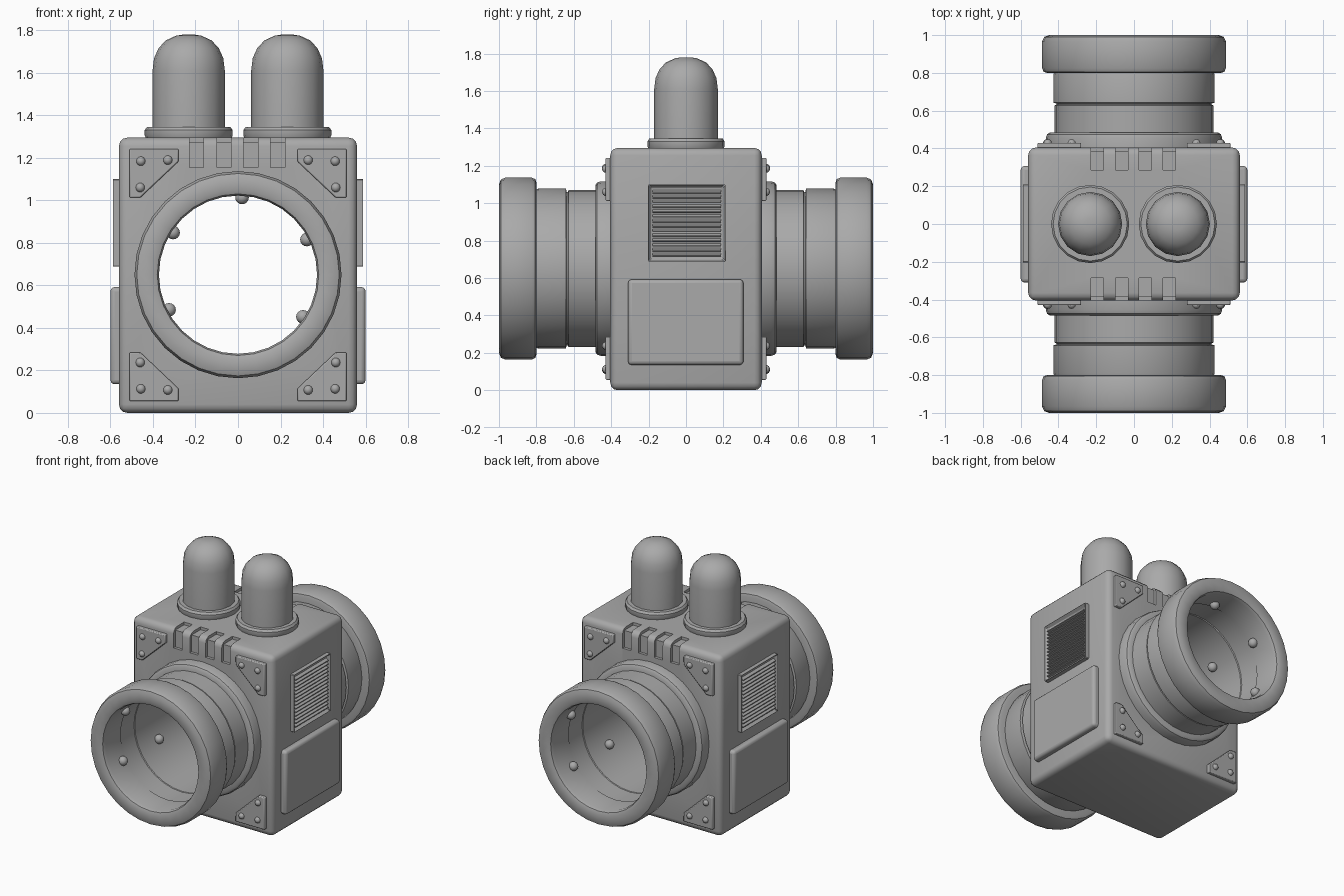
import bpy, bmesh, math
from mathutils import Matrix, Vector

if "Cube" in bpy.data.objects:
    bpy.data.objects.remove(bpy.data.objects["Cube"])

grey = bpy.data.materials.new("metal_grey")
grey.diffuse_color = (0.4, 0.4, 0.4, 1)
grey.use_nodes = True
grey.node_tree.nodes["Principled BSDF"].inputs["Base Color"].default_value = grey.diffuse_color
CZ = 0.65  # height of the tunnel axis


def finish(name, bm, bevel=0.0, segs=2):
    bmesh.ops.recalc_face_normals(bm, faces=bm.faces)
    me = bpy.data.meshes.new(name)
    bm.to_mesh(me)
    bm.free()
    me.materials.append(grey)
    ob = bpy.data.objects.new(name, me)
    bpy.context.collection.objects.link(ob)
    if bevel:
        m = ob.modifiers.new("bevel", 'BEVEL')
        m.width, m.segments, m.limit_method = bevel, segs, 'ANGLE'
    return ob


def add_box(bm, lo, hi):
    size = Vector(hi) - Vector(lo)
    mid = (Vector(hi) + Vector(lo)) / 2
    bmesh.ops.create_cube(bm, size=1, matrix=Matrix.Translation(mid) @ Matrix.Diagonal((*size, 1)))


def add_prism(bm, a, b):
    """Closed prism between two matching point loops."""
    va, vb = [bm.verts.new(p) for p in a], [bm.verts.new(p) for p in b]
    bm.faces.new(va)
    bm.faces.new(vb[::-1])
    for i in range(len(va)):
        j = (i + 1) % len(va)
        bm.faces.new((va[i], vb[i], vb[j], va[j]))


def add_lathe(bm, profile, to3d, n, closed):
    """Spin (radius, along) points; to3d maps (r cos, r sin, along) to space."""
    rings = []
    for r, h in profile:
        if r == 0:
            rings.append([bm.verts.new(to3d(0, 0, h))] * n)
        else:
            rings.append([bm.verts.new(to3d(r * math.cos(t), r * math.sin(t), h))
                          for t in (2 * math.pi * k / n for k in range(n))])
    pairs = list(zip(rings, rings[1:])) + ([(rings[-1], rings[0])] if closed else [])
    for p, q in pairs:
        for k in range(n):
            vs = list(dict.fromkeys((p[k], p[(k + 1) % n], q[(k + 1) % n], q[k])))
            if len(vs) > 2:
                bm.faces.new(vs)


def tunnel_ring(name, s, profile):
    bm = bmesh.new()
    add_lathe(bm, profile, lambda a, b, h: (a, s * h, CZ + b), 32, True)
    finish(name, bm)


def cut(ob, cutter):
    m = ob.modifiers.new("cut", 'BOOLEAN')
    m.object, m.operation, m.solver = cutter, 'DIFFERENCE', 'EXACT'


# Rounded body with a through bore and slots wrapped over the top edges
bm = bmesh.new()
add_box(bm, (-0.56, -0.405, 0), (0.56, 0.405, 1.295))
body = finish("body", bm, 0.04, 3)

bm = bmesh.new()
add_lathe(bm, [(0, -0.6), (0.4, -0.6), (0.4, 0.6), (0, 0.6)],
          lambda a, b, h: (a, h, CZ + b), 32, False)
bore = finish("bore_cutter", bm)

bm = bmesh.new()
L = [(0.285, 1.275), (0.385, 1.275), (0.385, 1.155), (0.5, 1.155), (0.5, 1.4), (0.285, 1.4)]
for s in (-1, 1):
    for x in (-0.195, -0.065, 0.06, 0.187):
        add_prism(bm, [(x - 0.033, s * y, z) for y, z in L], [(x + 0.033, s * y, z) for y, z in L])
slots = finish("slot_cutter", bm)

for c in (bore, slots):
    cut(body, c)
dg = bpy.context.evaluated_depsgraph_get()
body_mesh = bpy.data.meshes.new_from_object(body.evaluated_get(dg))
body.modifiers.clear()
body.data = body_mesh
for c in (bore, slots):
    bpy.data.objects.remove(c)

for s, side in ((-1, "front"), (1, "back")):
    # Tunnel: thick lip, two pipe sections with a groove, flange on the body
    tunnel_ring(side + "_lip", s, [(0.372, 0.8), (0.46, 0.8), (0.478, 0.806), (0.487, 0.825),
                                   (0.487, 0.965), (0.476, 0.99), (0.45, 1.0), (0.40, 1.0),
                                   (0.38, 0.992), (0.372, 0.97)])
    tunnel_ring(side + "_pipe", s, [(0.378, 0.0), (0.42, 0.0), (0.42, 0.628), (0.41, 0.632),
                                    (0.41, 0.638), (0.427, 0.642), (0.427, 0.79), (0.42, 0.81),
                                    (0.378, 0.81), (0.378, 0.64), (0.385, 0.635), (0.378, 0.63)])
    tunnel_ring(side + "_flange", s, [(0.40, 0.39), (0.467, 0.39), (0.467, 0.455), (0.46, 0.475),
                                      (0.445, 0.485), (0.40, 0.485)])

    # Bolt heads inside the tunnel
    bm = bmesh.new()
    for y in (0.43, 0.84):
        for deg in (-33, 27, 87, 147, 207):
            t = math.radians(deg)
            bmesh.ops.create_uvsphere(bm, u_segments=12, v_segments=8, radius=0.032, matrix=Matrix.Translation(
                (0.364 * math.cos(t), s * y, CZ + 0.364 * math.sin(t))))
    finish(side + "_tunnel_bolts", bm)

    # Corner plates with three rivets each
    bm, rivets = bmesh.new(), bmesh.new()
    plate = [(0.51, 0.055), (0.28, 0.055), (0.28, 0.115), (0.335, 0.16), (0.46, 0.285), (0.51, 0.285)]
    plate.pop(3)
    for sx in (-1, 1):
        for top in (0, 1):
            zf = (lambda z: 1.297 - z) if top else (lambda z: z)
            add_prism(bm, [(sx * x, s * 0.39, zf(z)) for x, z in plate],
                      [(sx * x, s * 0.43, zf(z)) for x, z in plate])
            for x, z in ((0.457, 0.113), (0.33, 0.108), (0.46, 0.237)):
                bmesh.ops.create_uvsphere(rivets, u_segments=12, v_segments=8, radius=0.022, matrix=Matrix.Translation(
                    (sx * x, s * 0.427, zf(z))))
    finish(side + "_corner_plates", bm, 0.006)
    finish(side + "_rivets", rivets)

for s, side in ((-1, "left"), (1, "right")):
    # Lower side panel
    bm = bmesh.new()
    add_box(bm, (min(s * 0.52, s * 0.6), -0.31, 0.135), (max(s * 0.52, s * 0.6), 0.307, 0.592))
    finish(side + "_panel", bm, 0.02, 3)

    # Vent frame: recessed box
    bm = bmesh.new()
    x0, x1 = sorted((s * 0.54, s * 0.592))
    add_box(bm, (x0, -0.203, 0.688), (x1, 0.21, 1.1))
    bm.normal_update()
    face = max(bm.faces, key=lambda f: s * f.calc_center_median().x)
    bmesh.ops.inset_region(bm, faces=[face], thickness=0.025)
    bmesh.ops.translate(bm, verts=face.verts, vec=(-s * 0.025, 0, 0))
    finish(side + "_vent_frame", bm, 0.004, 1)

    # Sloping vent slats
    bm = bmesh.new()
    pitch = 0.362 / 14
    for k in range(14):
        z = 0.713 + k * pitch
        tri = [(0.56, z + 0.002), (0.586, z + 0.004), (0.586, z + 0.01), (0.56, z + 0.024)]
        add_prism(bm, [(s * x, -0.18, h) for x, h in tri], [(s * x, 0.187, h) for x, h in tri])
    finish(side + "_vent_slats", bm)

    # Domed lamp with its collar
    cx = s * 0.232
    place = lambda a, b, h: (cx + a, b, h)
    bm = bmesh.new()
    add_lathe(bm, [(0, 1.28), (0.17, 1.28), (0.17, 1.61), (0.163, 1.668), (0.142, 1.715),
                   (0.108, 1.752), (0.06, 1.774), (0.03, 1.779), (0, 1.78)], place, 16, False)
    finish(side + "_lamp_dome", bm)
    bm = bmesh.new()
    add_lathe(bm, [(0, 1.28), (0.195, 1.28), (0.207, 1.305), (0.207, 1.33), (0.196, 1.345),
                   (0, 1.345)], place, 20, False)
    finish(side + "_lamp_collar", bm)

# Smooth shading with sharp edges kept
bpy.ops.object.select_all(action='SELECT')
bpy.context.view_layer.objects.active = body
bpy.ops.object.shade_smooth_by_angle(angle=math.radians(35))
